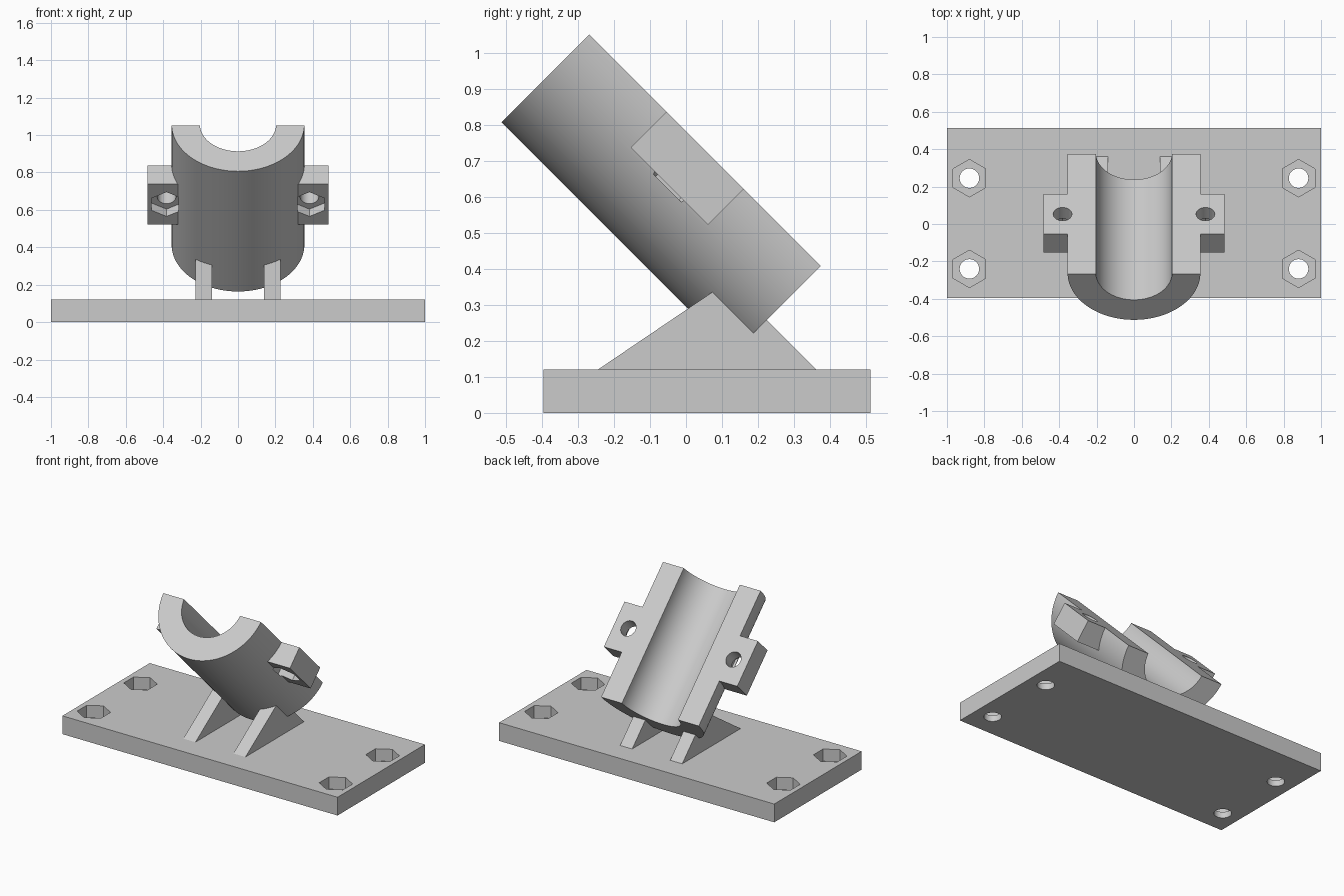
import bpy, bmesh
from math import radians, cos, sin, pi, asin
from mathutils import Matrix, Vector

cube = bpy.data.objects.get("Cube")
if cube:
    bpy.data.objects.remove(cube, do_unlink=True)

GREY = (0.6, 0.6, 0.6, 1.0)
mat = bpy.data.materials.new("light grey")
mat.use_nodes = True
mat.diffuse_color = GREY
mat.node_tree.nodes["Principled BSDF"].inputs["Base Color"].default_value = GREY


def prism(name, profile, low, high, matrix=Matrix()):
    """Extrude a flat counter-clockwise profile from low to high along local z."""
    bm = bmesh.new()
    face = bm.faces.new([bm.verts.new((x, y, low)) for x, y in profile])
    new = bmesh.ops.extrude_face_region(bm, geom=[face])["geom"]
    top = [v for v in new if isinstance(v, bmesh.types.BMVert)]
    bmesh.ops.translate(bm, verts=top, vec=(0, 0, high - low))
    bmesh.ops.recalc_face_normals(bm, faces=bm.faces)
    bm.transform(matrix)
    mesh = bpy.data.meshes.new(name)
    bm.to_mesh(mesh)
    bm.free()
    mesh.materials.append(mat)
    obj = bpy.data.objects.new(name, mesh)
    bpy.context.collection.objects.link(obj)
    return obj


def arc(r, start, end, n):
    return [(r * cos(start + (end - start) * i / n), r * sin(start + (end - start) * i / n))
            for i in range(n + 1)]


def ngon(r, n):
    return arc(r, pi / 2, pi / 2 + 2 * pi, n)[:-1]


def rect(x0, x1, y0, y1):
    return [(x0, y0), (x1, y0), (x1, y1), (x0, y1)]


def combine(target, tool, operation):
    """Apply a boolean and remove the tool object."""
    mod = target.modifiers.new("boolean", "BOOLEAN")
    mod.operation, mod.solver, mod.object = operation, "EXACT", tool
    bpy.context.view_layer.objects.active = target
    bpy.ops.object.modifier_apply(modifier=mod.name)
    bpy.data.objects.remove(tool, do_unlink=True)


# Base plate with four bolt holes and hexagonal pockets
PLATE = 0.12
base = prism("base_plate", rect(-1, 1, -0.395, 0.512), 0, PLATE)
for x in (-0.88, 0.88):
    for y in (-0.24, 0.245):
        at = Matrix.Translation((x, y, 0))
        combine(base, prism("bolt_cutter", ngon(0.052, 40), -0.1, 0.2, at), "DIFFERENCE")
        combine(base, prism("pocket_cutter", ngon(0.1, 6), 0.04, 0.2, at), "DIFFERENCE")

# Tilted half-round cradle: local y is the open side, local z the tube axis
tilt = Matrix.Translation((0, 0.053, 0.729)) @ Matrix.Rotation(radians(45), 4, "X")
OUTER, BORE, GAP, HALF = 0.355, 0.204, 0.01, 0.4545


def lower_arc(r):
    a = asin(GAP / r)
    return [(x, y + GAP) for x, y in arc(r, -pi + a, -a, 64)]


cradle = prism("cradle", lower_arc(OUTER) + lower_arc(BORE)[::-1], -HALF, HALF, tilt)

# Clamping ears with a bolt hole and a nut pocket underneath
EAR = 0.14
for side in (-1, 1):
    x0, x1 = sorted((side * 0.28, side * 0.485))
    combine(cradle, prism("ear", rect(x0, x1, -EAR, 0), -0.152, 0.152, tilt), "UNION")
    drill = tilt @ Matrix.Translation((side * 0.382, 0, 0)) @ Matrix.Rotation(radians(-90), 4, "X")
    combine(cradle, prism("bolt_cutter", ngon(0.05, 40), -0.3, 0.1, drill), "DIFFERENCE")
    combine(cradle, prism("nut_cutter", ngon(0.092, 6), -EAR - 0.008, -0.085, drill), "DIFFERENCE")

# Triangular support ribs, profile in the side plane
side_plane = Matrix(((0, 0, 1, 0), (1, 0, 0, 0), (0, 1, 0, 0), (0, 0, 0, 1)))
rib_profile = [(-0.245, PLATE), (0.362, PLATE), (0.117, 0.365)]
ribs = [prism(name, rib_profile, low, low + 0.088, side_plane)
        for name, low in (("right_rib", -0.226), ("left_rib", 0.138))]

# Smooth the round surfaces, keep the edges sharp
bpy.ops.object.select_all(action="DESELECT")
for obj in (base, cradle, *ribs):
    obj.select_set(True)
bpy.context.view_layer.objects.active = cradle
bpy.ops.object.shade_smooth_by_angle(angle=radians(30))
